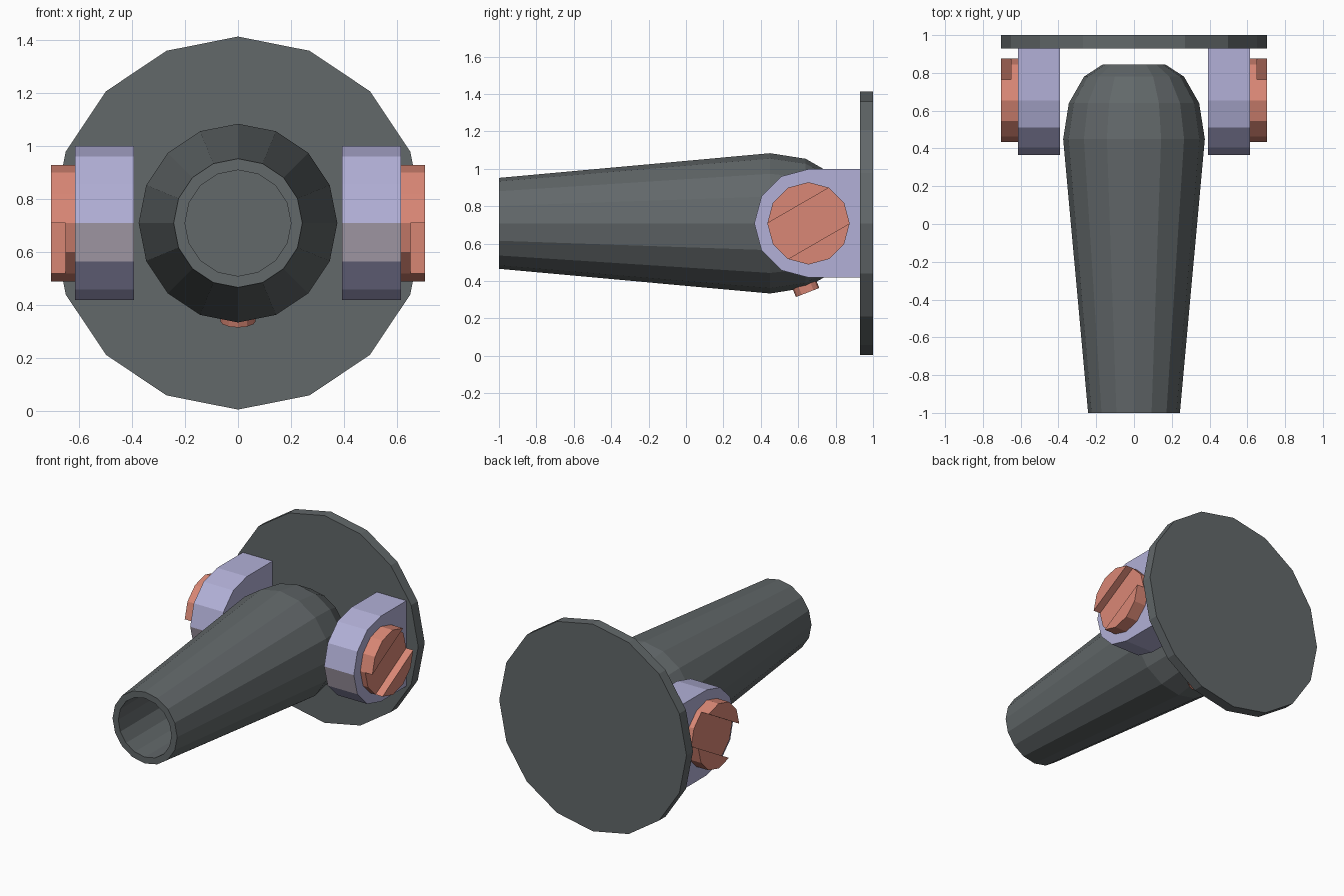
import bpy, bmesh, math
from mathutils import Vector, Matrix

if "Cube" in bpy.data.objects:
    bpy.data.objects.remove(bpy.data.objects["Cube"])

ZC = 0.708          # height of the barrel axis
PIVOT_Y = 0.655     # y of the bolt centres


def material(name, rgb):
    m = bpy.data.materials.new(name)
    m.diffuse_color = (*rgb, 1)
    m.use_nodes = True
    m.node_tree.nodes["Principled BSDF"].inputs["Base Color"].default_value = m.diffuse_color
    return m


GREY = material("dark_grey", (0.122, 0.138, 0.143))
LILAC = material("lilac", (0.445, 0.434, 0.68))
PALE = material("pale_mauve", (0.46, 0.405, 0.48))
CORAL = material("coral", (0.70, 0.245, 0.18))


def finish(bm, name, mats, mirror=False):
    bmesh.ops.recalc_face_normals(bm, faces=bm.faces)
    mesh = bpy.data.meshes.new(name)
    bm.to_mesh(mesh)
    bm.free()
    for m in mats:
        mesh.materials.append(m)
    ob = bpy.data.objects.new(name, mesh)
    bpy.context.collection.objects.link(ob)
    if mirror:
        ob.modifiers.new("mirror", "MIRROR").use_mirror_objects = False \
            if hasattr(bpy.types.MirrorModifier, "use_mirror_objects") else None
    return ob


def lathe(name, profile, mat, sides=16):
    """Revolve (y, radius) rings about the barrel axis, capping both ends."""
    bm = bmesh.new()
    rings = []
    for y, r in profile:
        rings.append([bm.verts.new((r * math.cos(a), y, ZC + r * math.sin(a)))
                      for a in (2 * math.pi * i / sides for i in range(sides))])
    for a, b in zip(rings, rings[1:]):
        for i in range(sides):
            j = (i + 1) % sides
            bm.faces.new((a[i], a[j], b[j], b[i]))
    bm.faces.new(rings[0])
    bm.faces.new(rings[-1])
    return finish(bm, name, [mat])


def prism(bm, outline, x0, x1):
    """Extrude a (y, z) outline from x0 to x1."""
    a = [bm.verts.new((x0, y, z)) for y, z in outline]
    b = [bm.verts.new((x1, y, z)) for y, z in outline]
    n = len(outline)
    bm.faces.new(a)
    bm.faces.new(b)
    for i in range(n):
        bm.faces.new((a[i], a[(i + 1) % n], b[(i + 1) % n], b[i]))


def arc(r, degrees):
    return [(PIVOT_Y + r * math.cos(math.radians(d)), ZC + r * math.sin(math.radians(d)))
            for d in degrees]


def mirrored(ob):
    ob.modifiers.new("mirror", "MIRROR").use_mirror_merge = False


# back plate
lathe("back_plate", [(0.93, 0.704), (1.0, 0.704)], GREY)

# hollow barrel with rounded rear end
lathe("barrel", [(0.3, 0.2), (-1.0, 0.2), (-1.0, 0.243), (0.45, 0.375),
                 (0.64, 0.345), (0.78, 0.265), (0.845, 0.165)], GREY)

# side brackets, round at the front
bm = bmesh.new()
prism(bm, [(0.93, ZC + 0.29)] + arc(0.29, range(90, 271, 30)) + [(0.93, ZC - 0.29)], 0.392, 0.615)
bmesh.ops.recalc_face_normals(bm, faces=bm.faces)
for f in bm.faces:      # the strip just below the front middle is paler
    f.normal_update()
    if f.normal.y < -0.9 and f.normal.z < -0.1:
        f.material_index = 1
mirrored(finish(bm, "bracket", [LILAC, PALE]))

# slotted bolt heads: a disc with two raised caps beside the slot
bm = bmesh.new()
prism(bm, arc(0.22, range(0, 360, 30)), 0.615, 0.652)
mirrored(finish(bm, "bolt_head", [CORAL]))
bm = bmesh.new()
prism(bm, arc(0.22, range(60, 181, 30)), 0.652, 0.705)
prism(bm, arc(0.22, range(240, 361, 30)), 0.652, 0.705)
mirrored(finish(bm, "bolt_caps", [CORAL]))

# small stud under the barrel, square to the rounded rear
bm = bmesh.new()
axis = Vector((0, 0.36, -0.93)).normalized()
tip = Vector((0, 0.65, 0.338))
place = Matrix.Translation(tip - axis * 0.05) @ axis.to_track_quat("Z", "Y").to_matrix().to_4x4()
bmesh.ops.create_cone(bm, cap_ends=True, segments=12, radius1=0.067, radius2=0.067,
                      depth=0.1, matrix=place)
finish(bm, "underside_stud", [CORAL])
